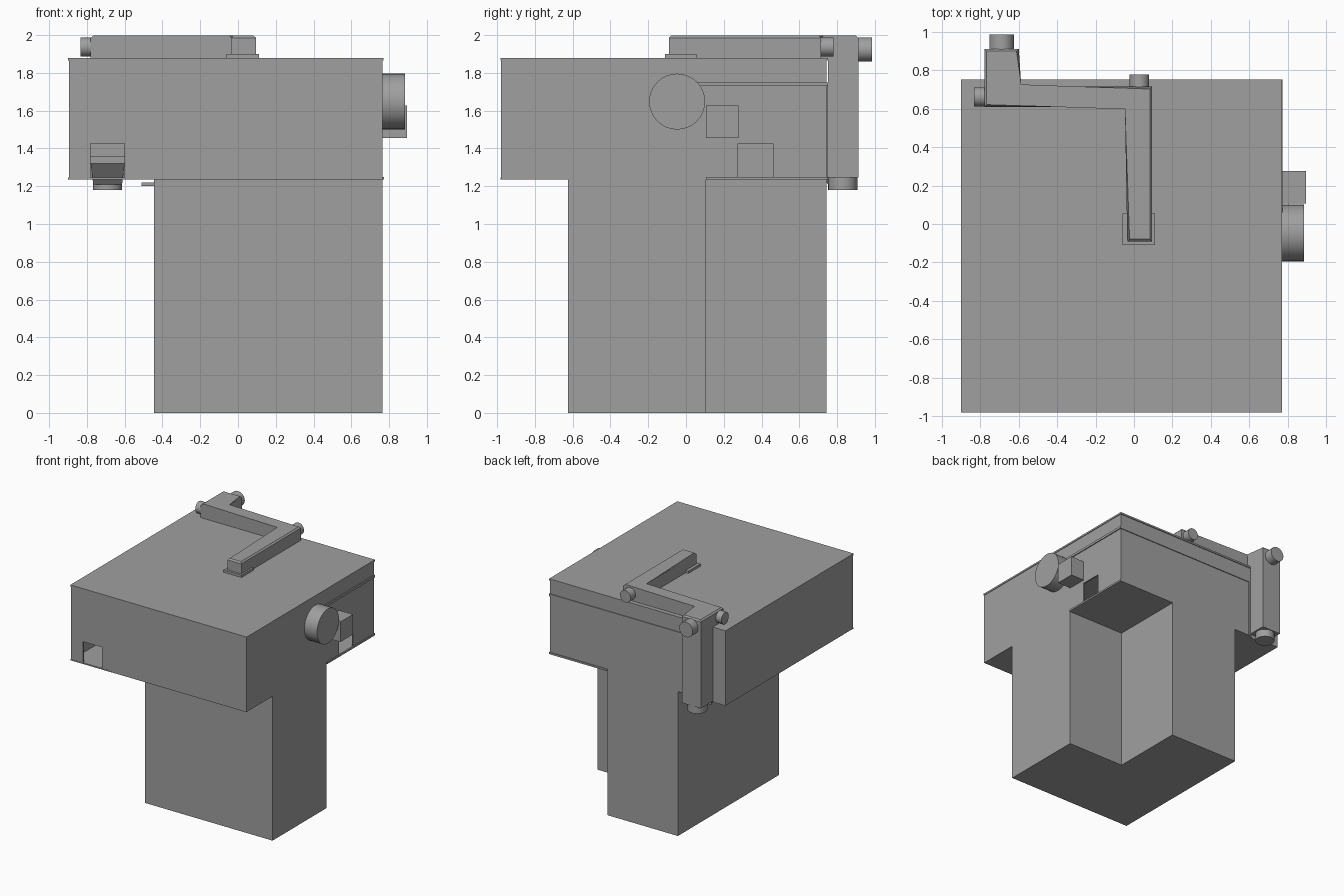
import bpy, bmesh
from mathutils import Vector

old = bpy.data.objects.get("Cube")
if old:
    bpy.data.objects.remove(old, do_unlink=True)

grey = bpy.data.materials.new("plain_grey")
grey.use_nodes = True
color = (0.35, 0.35, 0.35, 1)
grey.diffuse_color = color
grey.node_tree.nodes["Principled BSDF"].inputs["Base Color"].default_value = color


def finish(name, bm):
    bmesh.ops.recalc_face_normals(bm, faces=bm.faces)
    mesh = bpy.data.meshes.new(name)
    bm.to_mesh(mesh)
    bm.free()
    mesh.materials.append(grey)
    obj = bpy.data.objects.new(name, mesh)
    bpy.context.collection.objects.link(obj)
    return obj


def box(name, x, y, z):
    """Box from its extent along each axis."""
    bm = bmesh.new()
    bmesh.ops.create_cube(bm, size=1)
    for v in bm.verts:
        v.co = Vector([(r[0] + r[1]) / 2 + c * (r[1] - r[0]) for r, c in zip((x, y, z), v.co)])
    return finish(name, bm)


def prism(name, outline, z0, z1, bevel=0):
    """Plan outline raised from z0 to z1, with an optional top chamfer."""
    bm = bmesh.new()
    lower = [bm.verts.new((x, y, z0)) for x, y in outline]
    upper = [bm.verts.new((x, y, z1)) for x, y in outline]
    bm.faces.new(lower)
    top = bm.faces.new(upper)
    for i in range(len(outline)):
        bm.faces.new((lower[i - 1], lower[i], upper[i], upper[i - 1]))
    if bevel:
        bmesh.ops.bevel(bm, geom=list(top.edges), offset=bevel, segments=1, affect='EDGES')
    return finish(name, bm)


def cylinder(name, center, axis, radius, depth):
    turn = Vector((0, 0, 1)).rotation_difference(Vector(axis))
    bpy.ops.mesh.primitive_cylinder_add(vertices=32, radius=radius, depth=depth,
                                        location=center, rotation=turn.to_euler())
    obj = bpy.context.object
    obj.name = name
    obj.data.materials.append(grey)
    bpy.ops.object.shade_smooth_by_angle()


def cut(obj, cutter):
    mod = obj.modifiers.new("cut", 'BOOLEAN')
    mod.operation = 'DIFFERENCE'
    mod.solver = 'EXACT'
    mod.object = cutter
    bpy.context.view_layer.objects.active = obj
    bpy.ops.object.modifier_apply(modifier=mod.name)
    bpy.data.objects.remove(cutter, do_unlink=True)


# Hollow upper room with openings in the front and left walls
room = box("upper_room", (-.895, .765), (-.98, .745), (1.235, 1.878))
cut(room, box("room_cavity", (-.885, .755), (-.97, .735), (1.245, 1.865)))
cut(room, box("front_opening", (-.78, -.6), (-1.1, -.9), (1.246, 1.425)))
cut(room, box("side_opening", (.7, .9), (.275, .46), (1.246, 1.425)))

# L-shaped lower block
prism("lower_block", [(-.445, -.625), (.765, -.625), (.765, .105), (.22, .105),
                      (.22, .745), (-.445, .745)], 0, 1.236)

# Thin trims around the room
box("roof_edge", (-.9, .77), (-.982, .752), (1.865, 1.88))
box("floor_edge_side", (.76, .773), (.105, .752), (1.235, 1.25))
box("floor_edge_back", (.22, .773), (.74, .752), (1.235, 1.25))
box("floor_edge_front", (-.9, -.5), (-.982, -.97), (1.235, 1.245))
box("wall_trim_side", (.76, .773), (.06, .752), (1.73, 1.75))
box("wall_trim_back", (-.6, .773), (.74, .752), (1.73, 1.75))
box("wall_trim_upright", (-.6, -.585), (.74, .752), (1.235, 1.75))

# Roof duct, chamfered along its top
prism("roof_duct", [(-.78, .912), (-.78, .61), (-.035, .61), (-.035, -.09), (.095, -.09),
                    (.095, .715), (-.6, .715), (-.6, .912)], 1.88, 1.997, .012)
box("duct_foot", (-.06, .11), (-.11, .055), (1.878, 1.9))
box("down_duct", (-.78, -.6), (.752, .912), (1.245, 1.9))

# Tapered spout from the down duct into the room
spout = box("duct_spout", (-.78, -.6), (.66, .752), (1.21, 1.36))
for v in spout.data.vertices:
    if v.co.z < 1.3:
        if v.co.y < .7:
            v.co.z = 1.32
        else:
            v.co.x = -.69 + (v.co.x + .69) * .85

# Round duct caps
cylinder("back_cap", (-.69, .947, 1.924), (0, 1, 0), .064, .078)
cylinder("right_cap", (-.805, .662, 1.937), (1, 0, 0), .05, .056)
cylinder("bend_cap", (.028, .747, 1.937), (0, 1, 0), .051, .066)
cylinder("bottom_cap", (-.69, .83, 1.215), (0, 0, 1), .077, .07)

# Side fittings
cylinder("side_drum", (.825, -.047, 1.648), (1, 0, 0), .148, .12)
box("side_box", (.76, .895), (.107, .277), (1.455, 1.627))
box("small_bracket", (-.51, -.44), (.6, .65), (1.2, 1.22))
